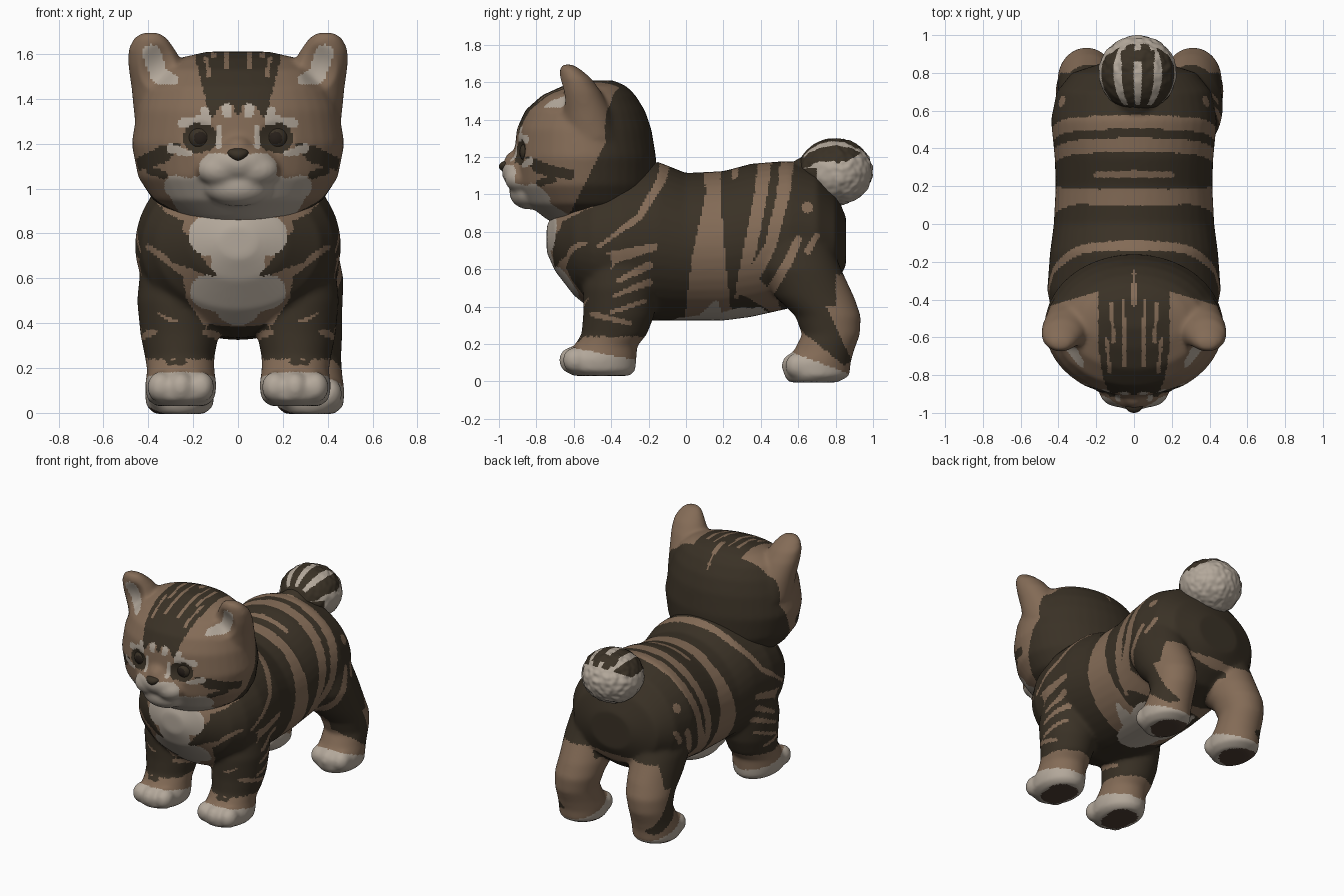
import bpy
import bmesh
import math
from mathutils import Matrix, Vector, noise

if "Cube" in bpy.data.objects:
    bpy.data.objects.remove(bpy.data.objects["Cube"], do_unlink=True)


def make_material(name, colour):
    mat = bpy.data.materials.new(name)
    mat.use_nodes = True
    mat.diffuse_color = (*colour, 1)
    mat.node_tree.nodes["Principled BSDF"].inputs["Base Color"].default_value = (*colour, 1)
    return mat


FUR = [make_material("dark fur", (.042, .031, .019)),
       make_material("brown fur", (.23, .148, .094)),
       make_material("cream fur", (.45, .39, .325)),
       make_material("paw pad", (.075, .048, .034))]
BLACK = make_material("near black", (.02, .014, .01))
DARK, BROWN, CREAM, PAD = range(len(FUR))


# ---- shape helpers ----
def loft(bm, rows, along_y=False, side=1, shift=0, steps=40):
    """Closed tube of ellipses; each row is position, two centre values, two radii."""
    rings = []
    for t, a, b, ra, rb in rows:
        ring = []
        for i in range(steps):
            angle = math.tau * i / steps
            u = side * (a + ra * math.cos(angle)) + shift
            v = b + rb * math.sin(angle)
            ring.append(bm.verts.new((u, t, v) if along_y else (u, v, t)))
        rings.append(ring)
    for low, high in zip(rings, rings[1:]):
        for i in range(steps):
            j = (i + 1) % steps
            bm.faces.new((low[i], low[j], high[j], high[i]))
    bm.faces.new(rings[0])
    bm.faces.new(rings[-1])


def ellipsoid(bm, centre, radii, detail=4):
    matrix = Matrix.Translation(centre) @ Matrix.Diagonal((*radii, 1))
    bmesh.ops.create_icosphere(bm, subdivisions=detail, radius=1, matrix=matrix)


def finish(name, bm, materials, fuse=True):
    """Make an object; optionally fuse its volumes into one soft skin."""
    bmesh.ops.recalc_face_normals(bm, faces=bm.faces[:])
    mesh = bpy.data.meshes.new(name)
    bm.to_mesh(mesh)
    bm.free()
    obj = bpy.data.objects.new(name, mesh)
    bpy.context.collection.objects.link(obj)
    if fuse:
        remesh = obj.modifiers.new("Fuse", 'REMESH')
        remesh.mode = 'VOXEL'
        remesh.voxel_size = .0114
        soften = obj.modifiers.new("Soften", 'SMOOTH')
        soften.factor = .5
        soften.iterations = 15
        bpy.context.view_layer.update()
        graph = bpy.context.evaluated_depsgraph_get()
        skin = bpy.data.meshes.new_from_object(obj.evaluated_get(graph))
        obj.modifiers.clear()
        obj.data = skin
        bpy.data.meshes.remove(mesh)
    obj.data.materials.clear()
    for mat in materials:
        obj.data.materials.append(mat)
    obj.data.shade_smooth()
    return obj


# ---- fur marking helpers ----
def covers(stroke, u, v):
    """True where a tapered brush stroke of (u, v, radius) points covers a spot."""
    for (au, av, ar), (bu, bv, br) in zip(stroke, stroke[1:] or stroke):
        du, dv = bu - au, bv - av
        length = du * du + dv * dv or 1
        t = min(1, max(0, ((u - au) * du + (v - av) * dv) / length))
        if math.hypot(u - au - t * du, v - av - t * dv) < ar + t * (br - ar):
            return True
    return False


def from_side(p):
    return p.y, p.z


def from_front(p):
    return abs(p.x), p.z


def from_top(p):
    return abs(p.x), p.y


def paint(obj, base, layers):
    """Later layers win; a layer without strokes fills its whole region."""
    for face in obj.data.polygons:
        p, n = face.center, face.normal
        face.material_index = base
        for colour, region, view, strokes in layers:
            if region(p, n) and (not strokes or any(covers(s, *view(p)) for s in strokes)):
                face.material_index = colour


# ---- body: torso, four legs, toes and tail root ----
bm = bmesh.new()
torso = [(-.745, 0, .76, .08, .07), (-.7, 0, .76, .22, .17), (-.6, 0, .74, .37, .28),
         (-.5, 0, .74, .43, .36), (-.35, 0, .745, .46, .41), (-.15, 0, .75, .445, .425),
         (0, 0, .72, .425, .395), (.2, 0, .725, .415, .4), (.35, 0, .755, .42, .41),
         (.55, 0, .785, .44, .395), (.7, 0, .78, .41, .35), (.8, 0, .76, .33, .25), (.855, 0, .75, .16, .13)]
loft(bm, torso, along_y=True)
front_leg = [(.03, .255, -.45, .11, .15), (.06, .255, -.465, .15, .195), (.12, .255, -.465, .16, .2),
             (.19, .255, -.43, .15, .17), (.25, .26, -.385, .155, .175), (.35, .26, -.36, .175, .19),
             (.5, .27, -.35, .18, .2), (.7, .27, -.32, .16, .2), (.8, .25, -.32, .1, .12)]
rear_leg = [(-.005, .29, .68, .11, .13), (.03, .29, .7, .15, .175), (.1, .29, .7, .155, .18),
            (.17, .29, .74, .145, .16), (.25, .29, .775, .14, .155), (.35, .28, .76, .155, .175),
            (.45, .27, .69, .165, .21), (.6, .27, .61, .17, .22), (.75, .26, .57, .15, .2), (.85, .24, .55, .1, .12)]
for side in (-1, 1):
    loft(bm, front_leg, side=side)
    loft(bm, rear_leg, side=side, shift=.03)
    for toe in (-1, 0, 1):
        forward = .02 * (toe == 0)
        ellipsoid(bm, (side * .255 + toe * .09, -.59 - forward, .115), (.06, .07, .07), 3)
        ellipsoid(bm, (side * .29 + .03 + toe * .085, .6 - forward, .085), (.06, .07, .07), 3)
ellipsoid(bm, (.01, .67, 1.1), (.11, .13, .11))
body = finish("body", bm, FUR)

flank_bands = [
    [(-.095, 1.25, .03), (-.13, 1.08, .025), (-.25, .88, .018), (-.47, .72, .01)],
    [(.135, 1.25, .045), (.145, 1.0, .04), (.12, .65, .09), (.12, .3, .13)],
    [(.43, 1.25, .037), (.4, 1.0, .035), (.34, .7, .035), (.27, .45, .01)],
    [(.55, 1.25, .037), (.52, 1.0, .035), (.45, .72, .03), (.32, .5, .045)],
    [(.65, .93, .03)], [(.6, .76, .02), (.54, .63, .025), (.45, .48, .025)],
    [(.7, .78, .015), (.65, .7, .02)], [(.36, .5, .06), (.5, .38, .03)]]
shoulder_marks = [
    [(-.17, .72, .02), (-.4, .66, .035), (-.52, .5, .03), (-.56, .42, .02)],
    [(-.2, .62, .022), (-.36, .54, .012)], [(-.2, .53, .02), (-.38, .46, .01)],
    [(-.22, .43, .012), (-.4, .37, .012)], [(-.3, .31, .012), (-.5, .36, .016)]]
bib = [[(0, .78, .11), (.13, .79, .09)], [(0, .74, .12), (0, .5, .11)], [(.05, .54, .11), (.14, .54, .075)]]
paint(body, BROWN, [
    (DARK, lambda p, n: p.z > .24, None, []),
    (BROWN, lambda p, n: True, from_side, flank_bands + shoulder_marks),
    (BROWN, lambda p, n: n.z > .5, from_top, [[(0, .265, .02), (.2, .26, .015)]]),
    # rear legs: brown shin, back and inside, with a dark diagonal down the thigh
    (BROWN, lambda p, n: p.y > .45 and p.z < .4, None, []),
    (BROWN, lambda p, n: p.y > .8 and p.z < .57, None, []),
    (BROWN, lambda p, n: p.y > .4 and p.z < .48 and n.x * p.x < -.03, None, []),
    (DARK, lambda p, n: n.x * p.x > 0, from_side, [[(.6, .45, .11), (.7, .31, .085), (.85, .12, .03)]]),
    (DARK, lambda p, n: p.y < -.3, from_front, [[(.24, .225, .012), (.31, .225, .012)]]),
    # chest
    (BROWN, lambda p, n: p.y < -.5, from_front, [[(0, .72, .27), (0, .58, .24)], [(.2, .9, .06), (.4, .96, .03)]]),
    (DARK, lambda p, n: p.y < -.4, from_front,
     [[(.4, .85, .09), (.25, .73, .06), (.13, .62, .015)], [(.42, .58, .1), (.28, .48, .06), (.2, .41, .03)]]),
    (BROWN, lambda p, n: p.y < -.5, from_front, [[(.17, .58, .025), (.4, .74, .012)]]),
    (CREAM, lambda p, n: p.y < -.48, from_front, bib),
    (DARK, lambda p, n: p.y < -.5, from_front, [[(.27, .71, .045), (.11, .62, .012)]]),
    # belly, paws and pads
    (CREAM, lambda p, n: n.z < -.4 and p.z > .28, from_top, [[(0, .05, .14), (.05, .28, .16)]]),
    (CREAM, lambda p, n: True, from_side, [[(.14, .34, .07), (.16, .42, .015)], [(.39, .37, .03)]]),
    (CREAM, lambda p, n: p.z < .19 - .2 * (p.y + .65) and p.y < -.2, None, []),
    (CREAM, lambda p, n: p.z < .17 - .38 * (p.y - .53) and p.y > .4, None, []),
    (PAD, lambda p, n: p.z < .07 and n.z < -.6, from_top,
     [[(.255, -.42, .1), (.255, -.5, .09)], [(.29, .7, .12)]])])

# ---- head: skull, ears, muzzle and chin ----
bm = bmesh.new()
skull = [(.835, 0, -.53, .14, .15), (.87, 0, -.5, .26, .25), (.95, 0, -.515, .38, .335), (1.05, 0, -.535, .445, .375),
         (1.2, 0, -.54, .475, .38), (1.35, 0, -.545, .45, .36), (1.45, 0, -.54, .415, .32),
         (1.53, 0, -.52, .36, .25), (1.58, 0, -.49, .27, .17), (1.61, 0, -.47, .14, .08)]
loft(bm, skull)
ear = [(1.3, .31, -.5, .15, .16), (1.45, .335, -.535, .14, .135), (1.55, .365, -.565, .125, .11),
       (1.62, .385, -.59, .105, .085), (1.67, .39, -.62, .075, .055), (1.695, .39, -.635, .04, .028)]
for side in (-1, 1):
    loft(bm, ear, side=side)
    ellipsoid(bm, (side * .08, -.885, 1.085), (.105, .085, .075))
ellipsoid(bm, (0, -.86, 1.12), (.17, .125, .1))
ellipsoid(bm, (0, -.88, 1.17), (.075, .095, .075))
ellipsoid(bm, (0, -.84, 1.01), (.15, .105, .09))
head = finish("head", bm, FUR)

# hollow the ears and the eye sockets
for vert in head.data.vertices:
    p = vert.co
    for x, z, rx, rz, depth in ((.36, 1.54, .085, .11, .035), (.168, 1.225, .09, .08, .022)):
        d = ((abs(p.x) - x) / rx) ** 2 + ((p.z - z) / rz) ** 2
        if d < 1 and p.y < -.6 and vert.normal.y < 0:
            p.y += depth * (1 - d) ** 1.5


def back_of_head(p, n):
    if p.z < 1.3:
        return p.y > -.42 + .5 * (p.z - 1.3)
    return p.y > -.36 - .3 * (abs(p.x) - .2)


def crown(p, n):
    """Dark cap that narrows as it runs down the forehead."""
    edge = .19 if p.z > 1.56 else .135 + .25 * (p.z - 1.36)
    return p.z > 1.37 and abs(p.x) < edge


def face_front(p, n):
    return p.y < -.6


cheeks = [[(.27, 1.19, .015), (.34, 1.15, .038), (.44, 1.11, .028)], [(.33, 1.06, .018), (.39, 1.08, .018)]]
fingers = [[(.11, 1.38, .03), (.12, 1.33, .018)], [(0, 1.4, .02), (0, 1.34, .012)]]
brows = [[(.05, 1.36, .022), (.05, 1.33, .018)], [(.15, 1.345, .018), (.14, 1.305, .025), (.25, 1.29, .022)],
         [(.22, 1.155, .015), (.3, 1.18, .02)], [(.085, 1.27, .014), (.085, 1.19, .014)]]
strands = [[(.055, -.4, .007), (.05, -.75, .011)], [(.12, -.42, .008), (.11, -.62, .012)],
           [(0, -.25, .01), (0, -.42, .014)], [(.145, -.6, .008), (.13, -.78, .01)]]
chin = [[(0, .97, .11), (.2, .96, .09), (.28, 1.01, .05)], [(.06, 1.08, .075), (.1, 1.085, .075)]]
paint(head, BROWN, [
    (DARK, back_of_head, None, []),
    (DARK, crown, None, []),
    (DARK, face_front, from_front, fingers + cheeks),
    (BROWN, lambda p, n: p.z > 1.4, from_top, strands),
    (CREAM, face_front, from_front, brows + chin),
    (DARK, face_front, from_front, [[(.155, 1.225, .062), (.18, 1.225, .066)]]),
    (CREAM, lambda p, n: p.y < -.56 and n.y < -.2, from_front,
     [[(.285, 1.485, .022), (.35, 1.505, .04), (.385, 1.6, .042)]])])

# ---- eyes and nose ----
for side, label in ((1, "left"), (-1, "right")):
    bm = bmesh.new()
    ellipsoid(bm, (side * .168, -.838, 1.225), (.056, .053, .056))
    eye = finish(label + "_eye", bm, [FUR[DARK], BLACK], fuse=False)
    for face in eye.data.polygons:
        x, z = face.center.x - side * .168, face.center.z - 1.225
        face.material_index = int(math.hypot(x, z) < .028)
bm = bmesh.new()
ellipsoid(bm, (0, -.96, 1.15), (.045, .04, .03))
for vert in bm.verts:
    vert.co.x *= 1 + (vert.co.z - 1.15) * 12
finish("nose", bm, [FUR[DARK]], fuse=False)

# ---- tail: a fluffy ball, striped on top ----
bm = bmesh.new()
hub = Vector((.02, .798, 1.122))
ellipsoid(bm, hub, (.205, .2, .178), 6)
for vert in bm.verts:
    out = (vert.co - hub).normalized()
    fluff = .008 if out.y > 0 else .004
    vert.co += out * fluff * noise.noise(vert.co * 30)
tail = finish("tail", bm, FUR, fuse=False)


def tail_stripe(p, n):
    fan = (p.x - hub.x) / math.sqrt(max(.004, .042 - (p.y - hub.y) ** 2))
    return p.z > 1.14 + max(0, p.y - .8) * .6 and math.cos(fan * 12) < .3


paint(tail, CREAM, [
    (DARK, tail_stripe, None, []),
    (DARK, lambda p, n: p.z > 1.24 and .86 < p.y < .92 and abs(p.x - .02) < .09, None, []),
    (DARK, lambda p, n: p.y < .63 or (p.y < .7 and p.z < 1.14), None, [])])
